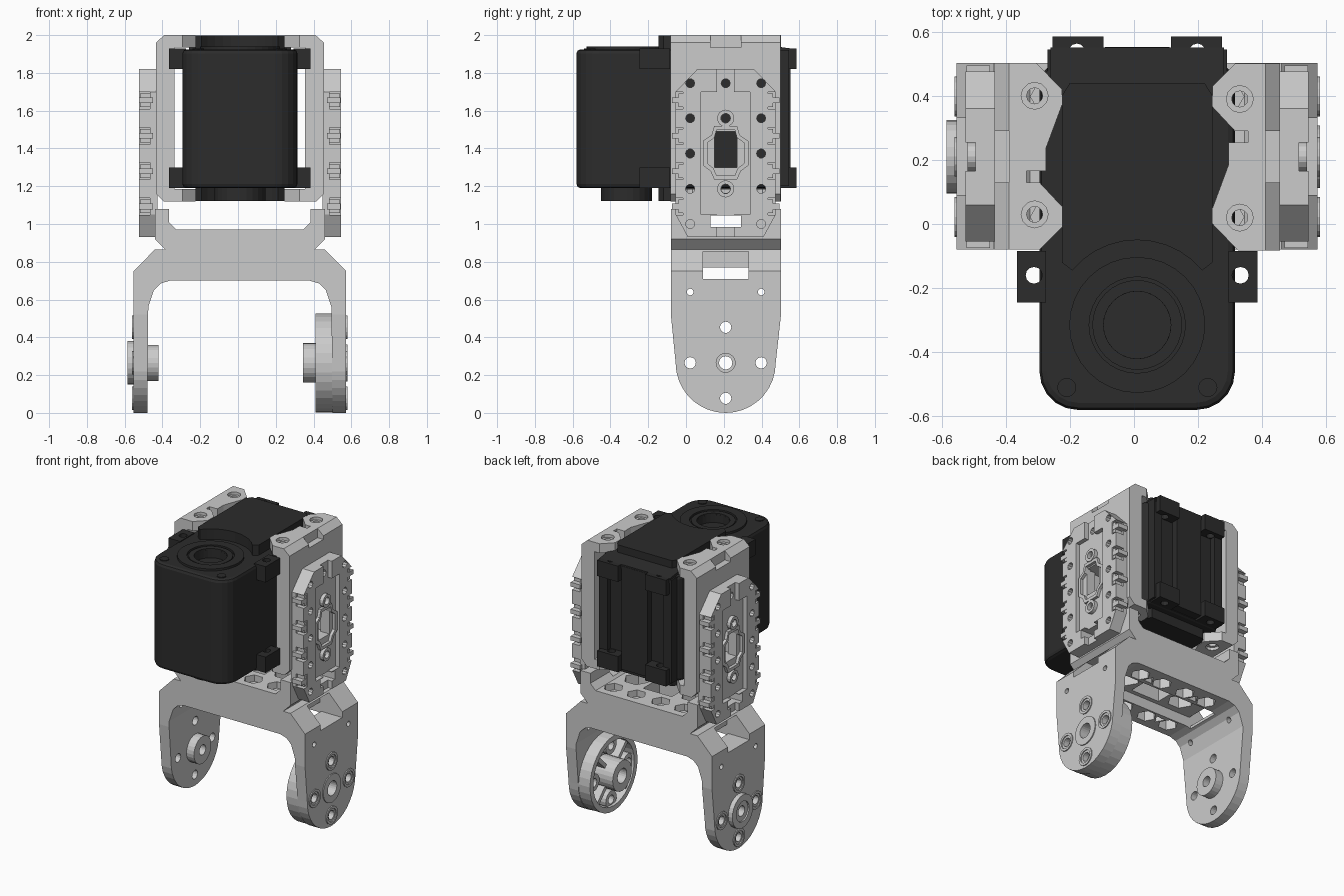
import bpy, bmesh, math
from mathutils import Matrix, Vector

if "Cube" in bpy.data.objects:
    bpy.data.objects.remove(bpy.data.objects["Cube"])

CX, CY = 0.01, 0.21          # centre of the frame in plan


def circ(u, v, r, n=24, a0=0.0, a1=360.0):
    full = abs(a1 - a0) >= 360
    k = n if full else n - 1
    return [(u + r * math.cos(math.radians(a0 + (a1 - a0) * i / k)),
             v + r * math.sin(math.radians(a0 + (a1 - a0) * i / k))) for i in range(n)]


def rect(u0, u1, v0, v1):
    return [(u0, v0), (u1, v0), (u1, v1), (u0, v1)]


def place(axis, p, t):
    return {'x': (t, p[0], p[1]), 'y': (p[0], t, p[1]), 'z': (p[0], p[1], t)}[axis]


def prism(axis, pts, a, b, bm=None):
    bm = bm or bmesh.new()
    lo = [bm.verts.new(place(axis, p, a)) for p in pts]
    hi = [bm.verts.new(place(axis, p, b)) for p in pts]
    fs = [bm.faces.new(lo), bm.faces.new(hi)]
    for i in range(len(pts)):
        j = (i + 1) % len(pts)
        fs.append(bm.faces.new((lo[i], lo[j], hi[j], hi[i])))
    bmesh.ops.recalc_face_normals(bm, faces=fs)
    return bm


def tube(axis, u, v, r1, r0, a, b, bm=None, n=24):
    bm = bm or bmesh.new()
    rings = [[bm.verts.new(place(axis, p, t)) for p in circ(u, v, r, n)]
             for r, t in ((r1, a), (r1, b), (r0, b), (r0, a))]
    fs = []
    for k in range(4):
        A, B = rings[k], rings[(k + 1) % 4]
        fs += [bm.faces.new((A[i], A[(i + 1) % n], B[(i + 1) % n], B[i])) for i in range(n)]
    bmesh.ops.recalc_face_normals(bm, faces=fs)
    return bm


def to_object(name, bm, mat=None):
    me = bpy.data.meshes.new(name)
    bm.to_mesh(me)
    bm.free()
    ob = bpy.data.objects.new(name, me)
    bpy.context.collection.objects.link(ob)
    if mat:
        me.materials.append(mat)
    return ob


def apply_mods(ob):
    dg = bpy.context.evaluated_depsgraph_get()
    me = bpy.data.meshes.new_from_object(ob.evaluated_get(dg))
    ob.modifiers.clear()
    ob.data = me


def carve(ob, cutters, op='DIFFERENCE'):
    for bm in cutters:
        c = to_object("cutter", bm)
        c.hide_render = True
        m = ob.modifiers.new("cut", 'BOOLEAN')
        m.operation, m.object, m.solver = op, c, 'EXACT'
        apply_mods(ob)
        bpy.data.objects.remove(c)


def turned_copy(ob, name):
    o = ob.copy()
    o.data = ob.data.copy()
    o.name = name
    c = Vector((0, CY, 0))
    o.data.transform(Matrix.Translation(c) @ Matrix.Rotation(math.pi, 4, 'Z') @ Matrix.Translation(-c))
    bpy.context.collection.objects.link(o)


black = bpy.data.materials.new("black_plastic")
black.diffuse_color = (0.025, 0.025, 0.025, 1)
black.use_nodes = True
black.node_tree.nodes["Principled BSDF"].inputs["Base Color"].default_value = black.diffuse_color

# Lower fork: front profile trimmed by the rounded side outline
half = [(0.49, -0.02), (0.563, -0.02), (0.563, 0.75), (0.45, 0.865), (0.395, 0.865), (0.45, 0.92),
        (0.45, 1.08), (0.375, 1.08), (0.375, 1.01), (0.335, 0.97)]
inner = [(0.37, 0.70), (0.42, 0.685), (0.455, 0.65), (0.485, 0.56)]
prof = half + [(-x, z) for x, z in reversed(half)] + [(-x, z) for x, z in reversed(inner)] + inner
fork = to_object("lower_fork", prism('y', prof, -0.08, 0.503))
side = [(-0.09, 1.2), (-0.08, 0.52)] + circ(CY, 0.265, 0.265, 19, 180, 360) + [(0.503, 0.52), (0.52, 1.2)]
carve(fork, [prism('x', side, -0.7, 0.7)], 'INTERSECT')
bolts = [(CY + 0.188, 0.265), (CY - 0.188, 0.265), (CY, 0.453), (CY, 0.077)]
cuts = [prism('x', circ(y, z, 0.03, 16), -0.7, 0.7) for y, z in bolts]
cuts += [prism('x', circ(CY, 0.265, 0.05), -0.7, 0.7)]
cuts += [prism('x', circ(y, 0.64, 0.018, 12), -0.7, 0.7) for y in (0.022, 0.398)]
cuts += [prism('z', rect(-0.4, 0.4, 0.09, 0.33), 0.6, 0.77),          # channel under the deck
         prism('z', rect(-0.11, 0.11, 0.12, 0.30), 0.6, 1.2)]
for s in (-1, 1):
    cuts += [prism('z', rect(*sorted((s * 0.39, s * 0.7)), 0.09, 0.33), 0.71, 0.855),
             prism('x', rect(0.13, 0.29, 0.985, 1.2), *sorted((s * 0.34, s * 0.7))),
             prism('z', circ(s * 0.22, CY, 0.085, 6), 0.6, 1.2)]
    for y in (0.022, 0.398):
        for x in (0.094, 0.27):
            cuts += [prism('z', circ(s * x, y, 0.063, 6), 0.925, 1.2),
                     prism('z', circ(s * x, y, 0.063, 6), 0.6, 0.84),
                     prism('z', circ(s * x, y, 0.03, 12), 0.6, 1.2)]
        cuts.append(prism('z', circ(s * 0.182, CY + (y - CY) * 0.9, 0.04, 3, 90 if y > CY else -90,
                                    450 if y > CY else 270), 0.6, 0.8))
carve(fork, cuts)

# Bolt rims on both arms, hubs and ribbed drum
rims = bmesh.new()
for s in (-1, 1):
    for y, z in bolts:
        tube('x', y, z, 0.062, 0.045, s * 0.55, s * 0.57, rims, 16)
tube('x', CY, 0.265, 0.098, 0.05, 0.55, 0.57, rims)
to_object("arm_bolt_rims", rims)
hub = tube('x', CY, 0.265, 0.115, 0.07, -0.595, -0.55)
tube('x', CY, 0.265, 0.075, 0.035, -0.585, -0.44, hub)
tube('x', CY, 0.265, 0.095, 0.035, -0.50, -0.43, hub)
to_object("left_pivot_hub", hub)
drum = tube('x', CY, 0.265, 0.262, 0.225, 0.40, 0.50, n=32)
tube('x', CY, 0.265, 0.105, 0.05, 0.335, 0.50, drum)
for y, z in bolts:
    tube('x', y, z, 0.06, 0.03, 0.42, 0.50, drum, 16)
for a in range(45, 405, 90):
    d = Vector((math.cos(math.radians(a)), math.sin(math.radians(a))))
    n = Vector((-d.y, d.x)) * 0.014
    c = Vector((CY, 0.265))
    prism('x', [c + d * 0.09 + n, c + d * 0.23 + n, c + d * 0.23 - n, c + d * 0.09 - n], 0.41, 0.50, drum)
to_object("right_pivot_drum", drum)

# Clamp wall: C-shaped section with lobed flanges
sec = [(-0.445, 1.16), (-0.445, 1.96), (-0.40, 2.0), (-0.2, 2.0), (-0.2, 1.935), (-0.345, 1.935),
       (-0.345, 1.185), (-0.2, 1.185), (-0.2, 1.12), (-0.405, 1.12)]
plan = [(-0.56, 0.503), (-0.315, 0.503), (-0.235, 0.42), (-0.235, 0.37), (-0.285, 0.235), (-0.285, 0.165),
        (-0.345, 0.165), (-0.345, 0.13), (-0.305, 0.13), (-0.235, 0.055), (-0.235, -0.01),
        (-0.305, -0.08), (-0.56, -0.08)]
wall = to_object("left_clamp_wall", prism('y', sec, -0.1, 0.52))
carve(wall, [prism('z', plan, 1, 2.1)], 'INTERSECT')
rows = [1.0, 1.186, 1.373, 1.56, 1.745]
cuts = [prism('z', rect(-0.5, -0.40, 0.13, 0.29), 1.935, 2.1)]
for y in (0.03, 0.40):
    cuts += [prism('z', circ(-0.32, y, 0.042, 12), 1.98, 2.1), prism('z', circ(-0.32, y, 0.042, 12), 1.0, 1.14),
             prism('z', circ(-0.32, y, 0.025, 12), 1.0, 2.1)]
window = prism('x', rect(0.13, 0.29, 1.30, 1.49), -0.6, -0.3)
holes = [(y, z) for z in rows[1:] for y in (0.022, CY, 0.398)]
cuts += [window] + [prism('x', circ(y, z, 0.024, 10), -0.6, -0.3) for y, z in holes if (y, z) != (CY, 1.373)]
carve(wall, cuts)

# Mounting rail on the outside of the wall
oct_ = [(0.06, 1.82), (0.36, 1.82), (0.475, 1.70), (0.475, 1.05), (0.41, 0.93), (0.01, 0.93), (-0.055, 1.05),
        (-0.055, 1.70)]
rail = to_object("left_mounting_rail", prism('x', oct_, -0.535, -0.437))
clips = [1.655, 1.467, 1.28, 1.093]
cuts = [prism('x', circ(y, z, 0.024, 10), -0.6, -0.3) for y, z in holes if (y, z) != (CY, 1.373)]
cuts += [prism('x', circ(y, 1.0, 0.024, 10), -0.6, -0.3) for y in (0.022, 0.398)]
cuts += [prism('x', rect(0.08, 0.34, 1.05, 1.70), -0.6, -0.505),
         prism('x', rect(0.165, 0.255, 0.9, 1.9), -0.6, -0.505),
         prism('x', rect(0.15, 0.27, 1.30, 1.49), -0.6, -0.3),
         prism('x', rect(0.13, 0.29, 0.985, 1.045), -0.6, -0.3)]
for z in clips:
    for s in (-1, 1):
        cuts.append(prism('x', rect(*sorted((CY + s * 0.225, CY + s * 0.31)), z - 0.045, z + 0.045), -0.6, -0.475))
carve(rail, cuts)

# Clips, bolt rings and central keyed collar of the rail
trim = bmesh.new()
for z in clips:
    for s in (-1, 1):
        prism('x', rect(*sorted((CY + s * 0.19, CY + s * 0.285)), z - 0.015, z + 0.015), -0.533, -0.46, trim)
        prism('x', rect(*sorted((CY + s * 0.225, CY + s * 0.25)), z - 0.036, z + 0.036), -0.53, -0.46, trim)
for z in (rows[1], rows[3]):
    tube('x', CY, z, 0.045, 0.025, -0.53, -0.48, trim, 16)
trim = to_object("left_rail_clips", trim)
key = [(0.15, 1.52), (0.27, 1.52), (0.285, 1.47), (0.33, 1.44), (0.33, 1.31), (0.29, 1.28), (0.27, 1.235),
       (0.15, 1.235), (0.13, 1.28), (0.09, 1.31), (0.09, 1.44), (0.135, 1.47)]
collar = to_object("left_rail_collar", prism('x', key, -0.525, -0.48))
carve(collar, [prism('x', [(CY + (y - CY) * 0.8, 1.378 + (z - 1.378) * 0.85) for y, z in key], -0.6, -0.4)])
for ob, nm in ((wall, "clamp_wall"), (rail, "mounting_rail"), (trim, "rail_clips"), (collar, "rail_collar")):
    turned_copy(ob, "right_" + nm)

# Actuator body with rounded front corners
out = circ(-0.185, -0.46, 0.12, 6, 180, 270) + circ(0.185, -0.46, 0.12, 6, 270, 360) + [
    (0.305, 0.46), (0.27, 0.50), (-0.27, 0.50), (-0.305, 0.46)]
body = to_object("actuator_body", prism('z', out, 1.19, 1.925), black)
bv = body.modifiers.new("soft_edges", 'BEVEL')
bv.width, bv.segments, bv.limit_method, bv.angle_limit = 0.022, 2, 'ANGLE', math.radians(40)
apply_mods(body)
carve(body, [prism('z', circ(0, -0.315, 0.105), 1.87, 2.1)])

# Raised covers, output boss and bottom boss
cap = circ(0, -0.315, 0.265, 11, 140, 40) + [(0.235, -0.12), (0.235, 0.40), (0.21, 0.44), (-0.21, 0.44),
                                            (-0.235, 0.40), (-0.235, -0.12)]
covers = prism('z', cap, 1.90, 1.997)
prism('z', cap, 1.122, 1.21, covers)
tube('z', 0, -0.315, 0.212, 0.15, 1.90, 1.94, covers, 32)
tube('z', 0, -0.315, 0.14, 0.105, 1.88, 1.935, covers, 32)
tube('z', 0, -0.315, 0.135, 0.05, 1.122, 1.21, covers)
prism('x', [(0.40, 1.90), (0.40, 1.95), (0.55, 1.93), (0.55, 1.90)], -0.27, 0.27, covers)
for s in (-1, 1):
    for y in (-0.51,):
        prism('z', circ(s * 0.22, y, 0.03, 12), 1.90, 1.93, covers)
to_object("actuator_covers", covers, black)

# Back plate ribs
back = prism('z', rect(-0.10, 0.10, 0.45, 0.552), 1.20, 1.92)
for s in (-1, 1):
    prism('z', rect(*sorted((s * 0.215, s * 0.28)), 0.45, 0.545), 1.20, 1.92, back)
    prism('z', rect(*sorted((s * 0.10, s * 0.215)), 0.45, 0.508), 1.22, 1.90, back)
to_object("actuator_back_plate", back, black)

# Mounting ears, top and bottom
for label, z0, z1 in (("top", 1.82, 1.93), ("bottom", 1.19, 1.30)):
    for s, sd in ((-1, "left"), (1, "right")):
        x0, x1 = sorted((s * 0.285, s * 0.375))
        ear = to_object(f"{label}_{sd}_side_ear", prism('z', rect(x0, x1, -0.245, -0.085), z0, z1), black)
        carve(ear, [prism('z', circ(s * 0.322, -0.16, 0.026, 12), 1, 2.1),
                    prism('z', rect(*sorted((s * 0.3, s * 0.36)), -0.215, -0.105), z0 + 0.035, z1 - 0.035)])
        x0, x1 = sorted((s * 0.105, s * 0.265))
        ear = to_object(f"{label}_{sd}_back_ear", prism('z', rect(x0, x1, 0.49, 0.585), z0, z1), black)
        carve(ear, [prism('z', circ(s * 0.188, 0.537, 0.026, 12), 1, 2.1)])

for ob in bpy.data.objects:
    ob.data.transform(Matrix.Translation((CX, 0, 0)))
